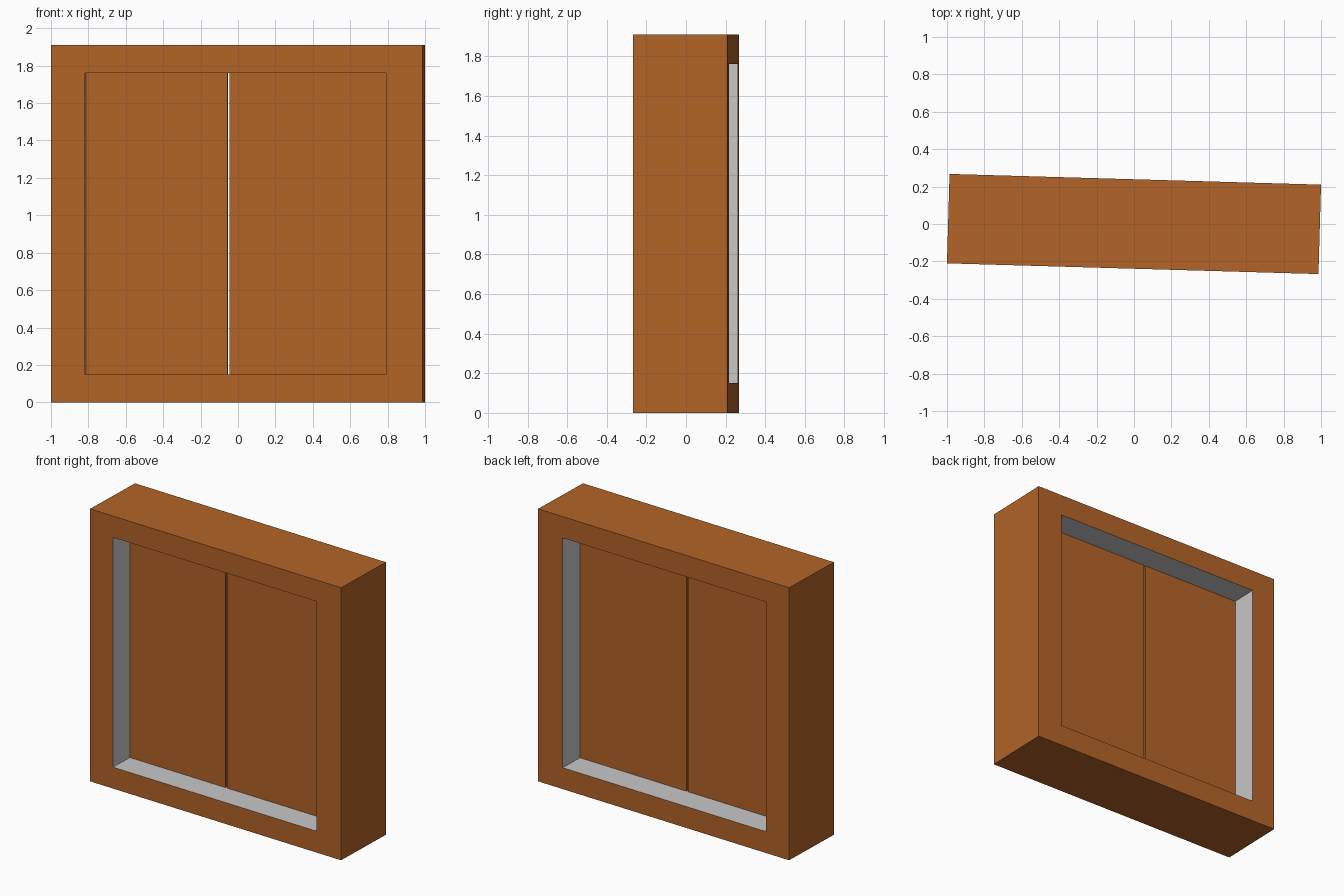
import bpy, bmesh, math

if "Cube" in bpy.data.objects:
    bpy.data.objects.remove(bpy.data.objects["Cube"])

TURN = math.radians(-1.65)
HW, HD, H = 0.9935, 0.239, 1.91          # wall half width, half depth, height
X0, X1, Z0, Z1 = -0.812, 0.799, 0.15, 1.76   # opening


def material(name, rgb):
    m = bpy.data.materials.new(name)
    m.diffuse_color = (*rgb, 1)
    m.use_nodes = True
    m.node_tree.nodes["Principled BSDF"].inputs["Base Color"].default_value = m.diffuse_color
    return m


brown = material("brown", (0.445, 0.127, 0.0203))
grey = material("light_grey", (0.58, 0.58, 0.58))


def add_object(name, bm, mats):
    bmesh.ops.recalc_face_normals(bm, faces=bm.faces)
    me = bpy.data.meshes.new(name)
    bm.to_mesh(me)
    bm.free()
    for m in mats:
        me.materials.append(m)
    ob = bpy.data.objects.new(name, me)
    ob.rotation_euler.z = TURN
    bpy.context.collection.objects.link(ob)
    return ob


def rect(x0, x1, z0, z1):
    return [(x0, z0), (x1, z0), (x1, z1), (x0, z1)]


# Wall block with a rectangular through-opening; the reveals are grey
bm = bmesh.new()
loops = {}
for y in (-HD, HD):
    for key, pts in (("out", rect(-HW, HW, 0, H)), ("in", rect(X0, X1, Z0, Z1))):
        loops[key, y] = [bm.verts.new((x, y, z)) for x, z in pts]
for i in range(4):
    j = (i + 1) % 4
    for y in (-HD, HD):
        o, n = loops["out", y], loops["in", y]
        bm.faces.new((o[i], o[j], n[j], n[i]))
    for key in ("out", "in"):
        a, b = loops[key, -HD], loops[key, HD]
        f = bm.faces.new((a[i], a[j], b[j], b[i]))
        f.material_index = 1 if key == "in" else 0
add_object("wall_frame", bm, [brown, grey])

# Two shutter panels set mid-depth with a narrow gap between them
for name, x0, x1 in (("left_panel", X0, -0.055), ("right_panel", -0.043, X1)):
    bm = bmesh.new()
    bmesh.ops.create_cube(bm, size=1)
    y0, y1 = -0.059, 0.054
    for v in bm.verts:
        v.co = (x1 if v.co.x > 0 else x0,
                y1 if v.co.y > 0 else y0,
                Z1 if v.co.z > 0 else Z0)
    add_object(name, bm, [brown])
